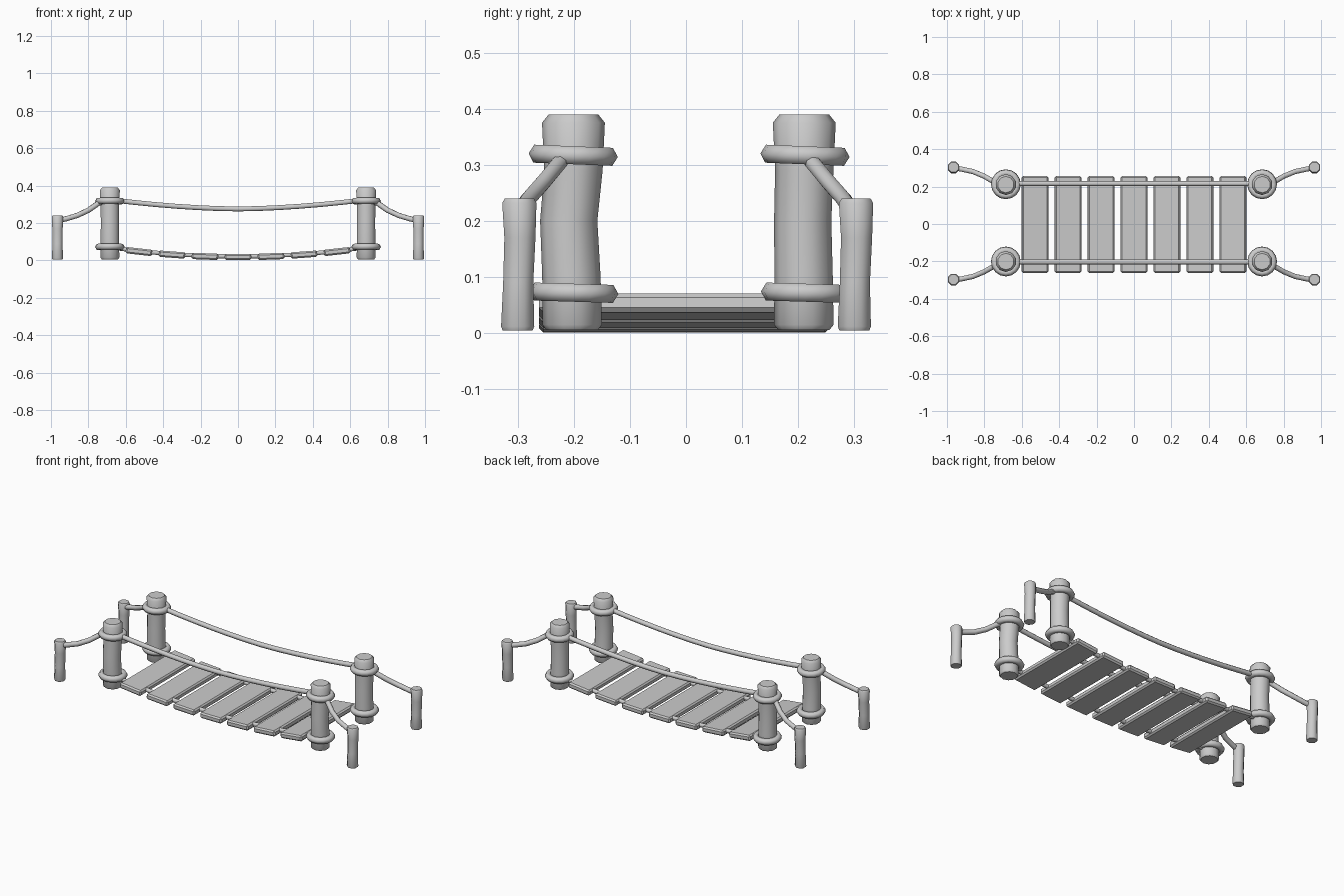
import bpy, bmesh, math
from mathutils import Vector

if "Cube" in bpy.data.objects:
    bpy.data.objects.remove(bpy.data.objects["Cube"])


def finish(name, bm, angle=50):
    bmesh.ops.recalc_face_normals(bm, faces=bm.faces)
    me = bpy.data.meshes.new(name)
    bm.to_mesh(me)
    bm.free()
    ob = bpy.data.objects.new(name, me)
    bpy.context.collection.objects.link(ob)
    if angle:
        bpy.ops.object.select_all(action='DESELECT')
        ob.select_set(True)
        bpy.context.view_layer.objects.active = ob
        bpy.ops.object.shade_smooth_by_angle(angle=math.radians(angle))
    return ob


def tube(name, pts, radii, sides, flat=False):
    """Capped tube along pts; flat keeps every ring horizontal."""
    bm = bmesh.new()
    pts = [Vector(p) for p in pts]
    rings = []
    for i, p in enumerate(pts):
        if flat:
            u, v = Vector((1, 0, 0)), Vector((0, 1, 0))
        else:
            t = (pts[min(i + 1, len(pts) - 1)] - pts[max(i - 1, 0)]).normalized()
            u = t.cross(Vector((0, 0, 1))).normalized()
            v = u.cross(t)
        ring = []
        for k in range(sides):
            a = 2 * math.pi * (k + 0.5) / sides
            ring.append(bm.verts.new(p + (u * math.cos(a) + v * math.sin(a)) * radii[i]))
        rings.append(ring)
    for a, b in zip(rings, rings[1:]):
        for k in range(sides):
            n = (k + 1) % sides
            bm.faces.new((a[k], a[n], b[n], b[k]))
    bm.faces.new(rings[0])
    bm.faces.new(rings[-1])
    return finish(name, bm)


def rope_ring(name, centre, tilt):
    bpy.ops.mesh.primitive_torus_add(
        location=centre, rotation=(tilt, 0, 0), major_segments=16,
        minor_segments=6, major_radius=0.061, minor_radius=0.0185)
    ob = bpy.context.object
    ob.name = name
    bpy.ops.object.shade_smooth_by_angle(angle=math.radians(65))


def deck_z(x):
    return 0.018 + 0.104 * x * x


# Posts, lashings, anchor stakes and stay ropes at the four corners
for sx, lr in ((-1, "left"), (1, "right")):
    for yc, sy, fb in ((-0.203, -1, "front"), (0.21, 1, "back")):
        tag = f"{fb}_{lr}"
        px = sx * 0.685
        bend = 0.006 if sy < 0 else 0.002
        prof = [(0.006, 0.046, 0), (0.015, 0.053, 0), (0.1, 0.052, -0.2),
                (0.2, 0.051, -1), (0.29, 0.052, 0.4), (0.375, 0.056, 0.4),
                (0.39, 0.044, 0.4)]
        tube("post_" + tag, [(px, yc + bend * o, z) for z, r, o in prof],
             [r for z, r, o in prof], 10, True)
        rope_ring("upper_lashing_" + tag, (px, yc + 0.002, 0.317), -0.04)
        rope_ring("lower_lashing_" + tag, (px, yc + 0.003, 0.072), -0.03)

        stake = [(0.005, 0.029, 0), (0.012, 0.032, 0), (0.09, 0.029, 0.001),
                 (0.17, 0.030, 0.004), (0.232, 0.033, 0.003), (0.24, 0.028, 0.003)]
        ys = sy * 0.3
        tube("stake_" + tag, [(sx * 0.965, ys + o, z) for z, r, o in stake],
             [r for z, r, o in stake], 8, True)

        stay = [(0.70, 0.216, 0.322), (0.75, 0.226, 0.303), (0.80, 0.255, 0.268),
                (0.86, 0.28, 0.24), (0.92, 0.293, 0.222), (0.965, 0.3, 0.212)]
        tube("stay_rope_" + tag, [(sx * x, sy * y, z) for x, y, z in stay],
             [0.0145] * len(stay), 8)

# Sagging hand ropes and deck ropes on both sides
for y, fb in ((-0.203, "front"), (0.216, "back")):
    xs = [-0.66 + 1.32 * i / 12 for i in range(13)]
    tube("hand_rope_" + fb, [(x, y, 0.275 + 0.043 * (abs(x) / 0.63) ** 1.7) for x in xs],
         [0.014] * 13, 8)
    tube("deck_rope_" + fb, [(x, y, deck_z(x) + 0.003) for x in xs], [0.012] * 13, 8)

# Seven chamfered planks following the sag
for i in range(7):
    x = (i - 3) * 0.1765
    bpy.ops.mesh.primitive_cube_add(
        size=1, location=(x, -0.003, deck_z(x)),
        rotation=(0, -math.atan(0.208 * x), 0))
    ob = bpy.context.object
    ob.name = f"plank_{i + 1}"
    ob.scale = (0.142, 0.518, 0.034)
    bpy.ops.object.transform_apply(location=False, rotation=False, scale=True)
    bev = ob.modifiers.new("chamfer", 'BEVEL')
    bev.width = 0.008
    bev.segments = 1
